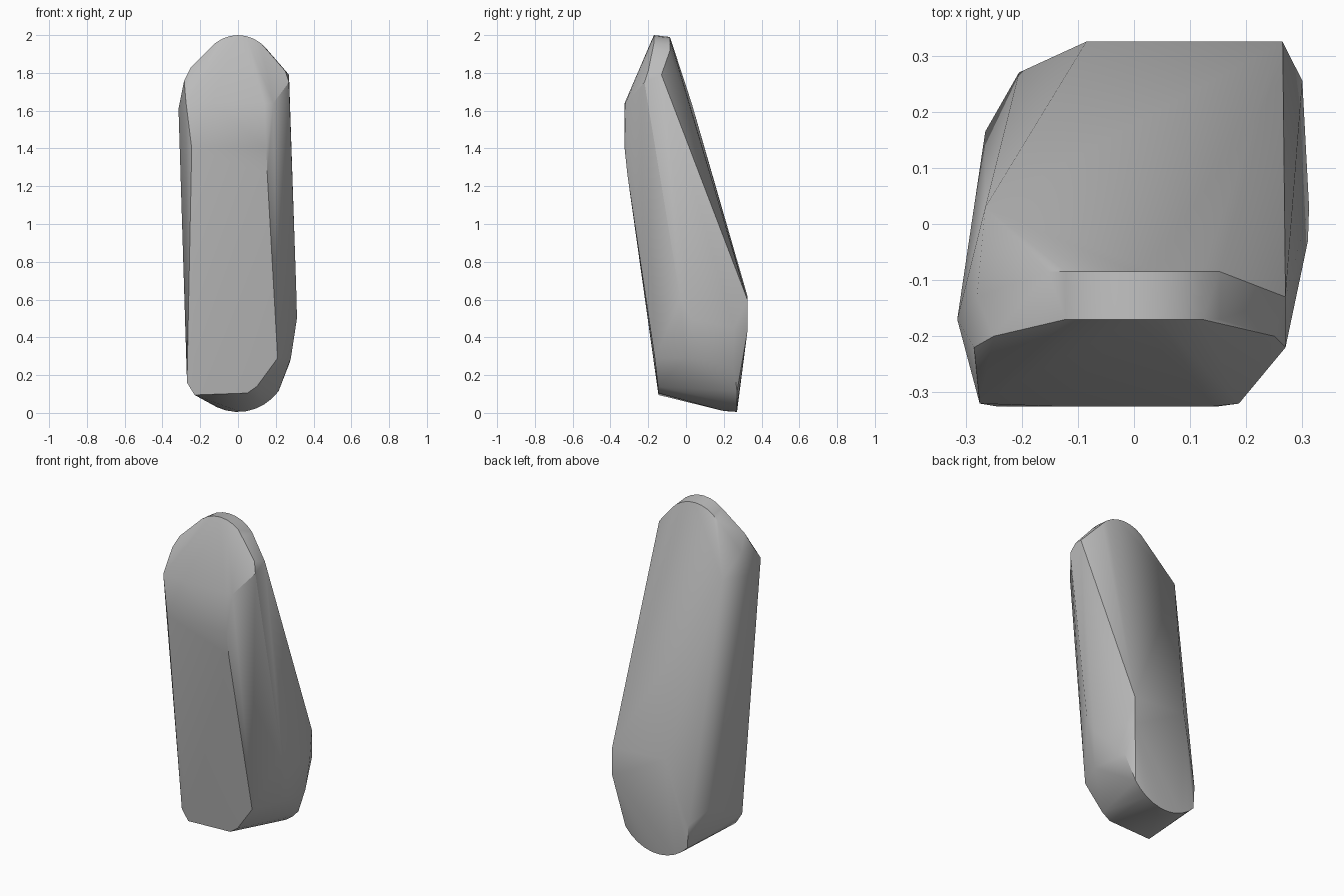
import bpy, bmesh, math
from mathutils import Vector

default = bpy.data.objects.get("Cube")
if default:
    bpy.data.objects.remove(default, do_unlink=True)


def arc(center_z, rx, rz, y, start, end, count):
    """Points along an elliptical arc in a plane facing the front."""
    points = []
    for i in range(count):
        a = math.radians(start + (end - start) * i / (count - 1))
        points.append((rx * math.cos(a), y, center_z + rz * math.sin(a)))
    return points


def make_material(name, value):
    mat = bpy.data.materials.new(name)
    mat.use_nodes = True
    color = (value, value, value, 1)
    mat.diffuse_color = color
    shader = mat.node_tree.nodes["Principled BSDF"]
    shader.inputs["Base Color"].default_value = color
    return mat


# Rounded crown: a front and a back arc, then the shoulders
crown = arc(1.79, .2, .21, -.17, 40, 140, 9)
crown += arc(1.79, .2, .2, -.085, 40, 140, 9)
shoulders = [
    (.25, -.2, 1.81), (.27, -.22, 1.75), (.27, -.13, 1.79),
    (-.25, -.2, 1.83), (-.285, -.22, 1.76), (-.28, -.13, 1.75),
    (-.315, -.17, 1.61), (-.265, .03, 1.64),
]

# Broad front face, with chipped lower corners
front_face = [
    (-.275, -.32, 1.64), (-.14, -.325, 1.64), (.14, -.325, 1.64),
    (.187, -.32, 1.64), (-.245, -.325, 1.4), (.15, -.325, 1.4),
    (.155, -.31, 1.26), (.21, -.165, .29), (.1, -.148, .14),
    (.05, -.146, .105), (-.23, -.146, .095), (-.27, -.15, .16),
]

# Bulging flanks
flanks = [
    (.31, -.03, .6), (.312, .03, .5), (.3, .255, .45),
    (.28, 0, .29), (.275, .25, .27),
    (-.265, .165, .3), (-.205, .27, .23),
]

# Back bulge and the rounded foot below it
back_bulge = [
    (-.085, .325, .62), (.265, .325, .6), (.265, .325, .43),
]
foot = arc(.31, .28, .305, .27, 225, 320, 10)
foot += [(0, .2, .01)]

# The stone is the convex skin around these outlines
bm = bmesh.new()
for point in crown + shoulders + front_face + flanks + back_bulge + foot:
    bm.verts.new(Vector(point))
hull = bmesh.ops.convex_hull(bm, input=bm.verts[:])
loose = [v for v in bm.verts if not v.link_faces]
bmesh.ops.delete(bm, geom=loose, context="VERTS")
bmesh.ops.recalc_face_normals(bm, faces=bm.faces[:])

mesh = bpy.data.meshes.new("standing_stone")
bm.to_mesh(mesh)
bm.free()
stone = bpy.data.objects.new("standing_stone", mesh)
bpy.context.collection.objects.link(stone)
mesh.materials.append(make_material("stone_grey", .5))

# Soft facets, crisp ridges
bpy.ops.object.select_all(action="DESELECT")
stone.select_set(True)
bpy.context.view_layer.objects.active = stone
bpy.ops.object.shade_smooth_by_angle(angle=math.radians(30))
